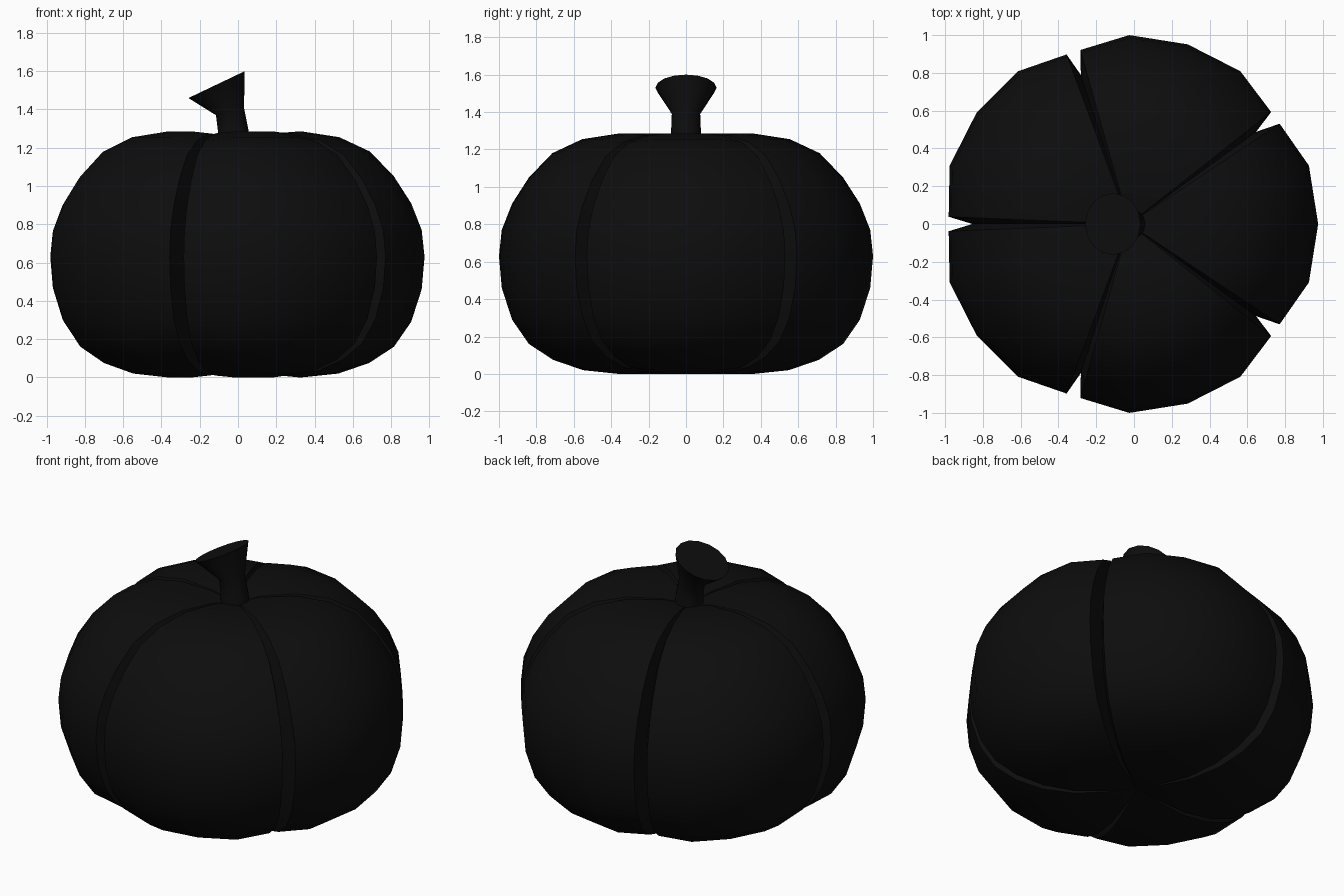
import bpy, bmesh, math
from mathutils import Vector, Matrix

cube = bpy.data.objects.get("Cube")
if cube:
    bpy.data.objects.remove(cube)

CENTRE_X = -0.025


def make_material(name, rgb):
    mat = bpy.data.materials.new(name)
    mat.use_nodes = True
    mat.diffuse_color = (*rgb, 1)
    mat.node_tree.nodes["Principled BSDF"].inputs["Base Color"].default_value = (*rgb, 1)
    return mat


def loft(name, rings, mat, angle):
    """Skin closed rings of points and close both ends with a fan or a cap."""
    bm = bmesh.new()
    loops = [[bm.verts.new(p) for p in ring] for ring in rings]
    for a, b in zip(loops, loops[1:]):
        n = max(len(a), len(b))
        for i in range(n):
            j = (i + 1) % n
            if len(a) == 1:
                bm.faces.new((a[0], b[j], b[i]))
            elif len(b) == 1:
                bm.faces.new((a[i], a[j], b[0]))
            else:
                bm.faces.new((a[i], a[j], b[j], b[i]))
    for end in (loops[0], loops[-1]):
        if len(end) > 2:
            bm.faces.new(end)
    bmesh.ops.recalc_face_normals(bm, faces=bm.faces)
    mesh = bpy.data.meshes.new(name)
    bm.to_mesh(mesh)
    bm.free()
    mesh.materials.append(mat)
    obj = bpy.data.objects.new(name, mesh)
    bpy.context.collection.objects.link(obj)
    bpy.ops.object.select_all(action="DESELECT")
    obj.select_set(True)
    bpy.context.view_layer.objects.active = obj
    bpy.ops.object.shade_smooth_by_angle(angle=math.radians(angle))
    return obj


black = make_material("matte black", (0.004, 0.004, 0.004))

# Pumpkin body: five lobes parted by narrow, deep grooves
profile = [(0, 0.04), (0.15, 0.02), (0.36, 0), (0.55, 0.02), (0.71, 0.075),
           (0.84, 0.16), (0.93, 0.29), (0.985, 0.46), (1, 0.63), (0.985, 0.77),
           (0.93, 0.91), (0.84, 1.05), (0.715, 1.18), (0.555, 1.255),
           (0.36, 1.285), (0.15, 1.27), (0, 1.23)]
# (angle across a lobe, how far the surface sinks towards the middle)
lobe = [(-33.7, 0.043), (-18, 0), (0, 0), (18, 0), (33.7, 0.043), (36, 0.17)]
middle = Vector((CENTRE_X, 0, 0.64))


def body_ring(r, z):
    if r == 0:
        return [Vector((CENTRE_X, 0, z))]
    ring = []
    for k in range(5):
        for degrees, sink in lobe:
            a = math.radians(72 * k + degrees)
            p = Vector((CENTRE_X + r * math.cos(a), r * math.sin(a), z))
            ring.append(p.lerp(middle, sink * r))
    return ring


loft("pumpkin_body", [body_ring(r, z) for r, z in profile], black, 50)

# Stem: short neck flaring into a slanted flat end


def stem_ring(x, z, r, tilt):
    turn = Matrix.Rotation(-math.radians(tilt), 3, "Y")
    steps = [math.tau * i / 16 for i in range(16)]
    return [Vector((x, 0, z)) + turn @ Vector((r * math.cos(a), r * math.sin(a), 0))
            for a in steps]


loft("stem", [stem_ring(-0.02, 1.2, 0.085, 0),
              stem_ring(-0.025, 1.29, 0.08, 0),
              stem_ring(-0.042, 1.39, 0.076, 15),
              stem_ring(-0.112, 1.53, 0.163, 25.5)], black, 50)
